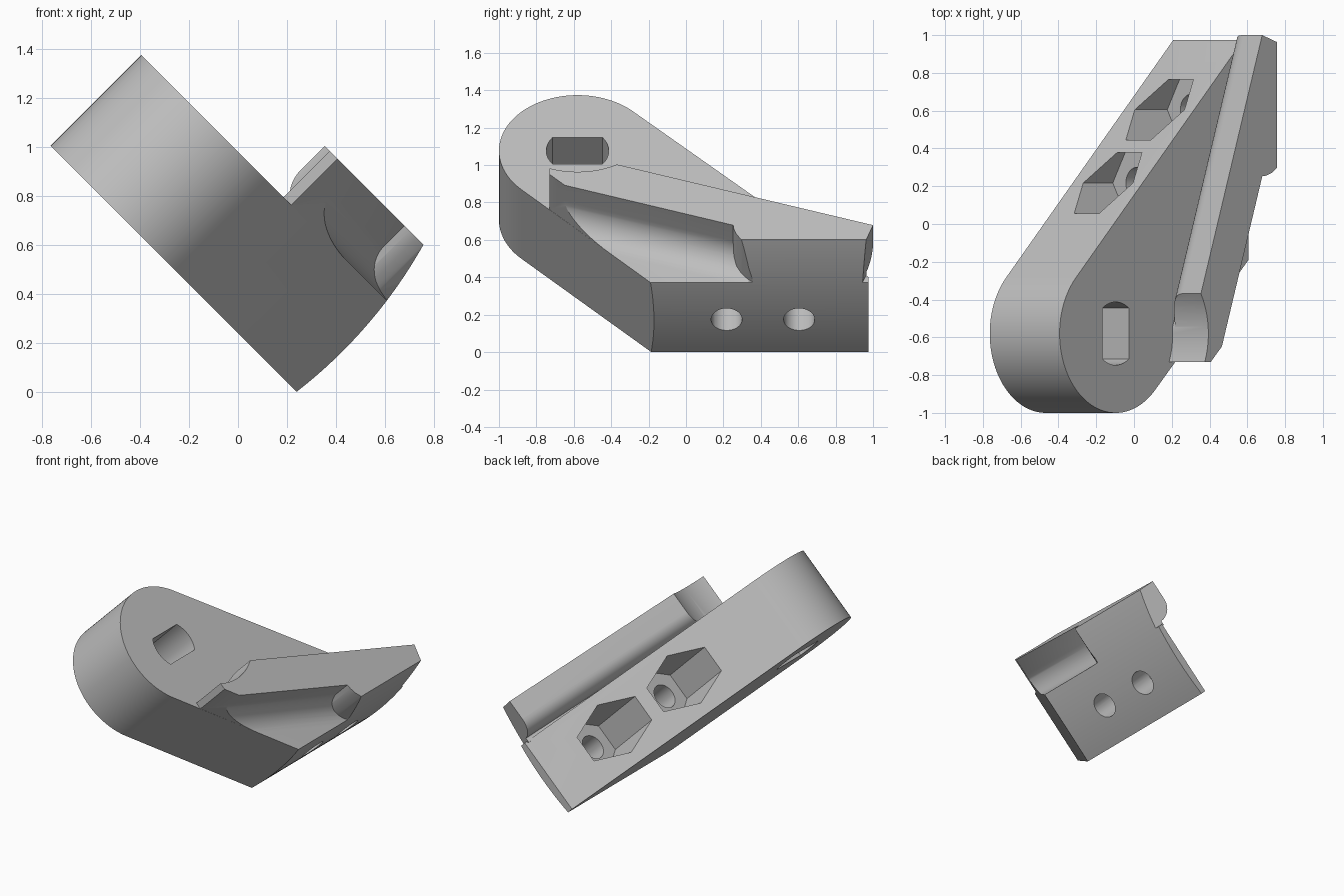
import bpy, bmesh, math
from mathutils import Matrix, Vector

cube = bpy.data.objects.get("Cube")
if cube:
    bpy.data.objects.remove(cube, do_unlink=True)

grey = bpy.data.materials.new("light grey")
grey.use_nodes = True
grey.diffuse_color = (0.52, 0.52, 0.52, 1)
grey.node_tree.nodes["Principled BSDF"].inputs["Base Color"].default_value = (0.52, 0.52, 0.52, 1)


def frame(x, y):
    """Matrix whose profile axes are x and y, extruding along x cross y."""
    x, y = Vector(x).normalized(), Vector(y).normalized()
    return Matrix((x, y, x.cross(y))).transposed()


# The part is built flat: X along the arm, Y across, Z through the thickness
PLAN = frame((1, 0, 0), (0, 1, 0))
ALONG_X = frame((0, 1, 0), (0, 0, 1))
ALONG_Y = frame((0, 0, 1), (1, 0, 0))
RAIL = frame((0.948, -0.318, 0), (0, 0, 1))


def arc(cx, cy, r, start, end, n):
    steps = [math.radians(start + (end - start) * i / n) for i in range(n + 1)]
    return [(cx + r * math.cos(a), cy + r * math.sin(a)) for a in steps]


def prism(name, points, low, high, axes=PLAN):
    bm = bmesh.new()
    rings = [[bm.verts.new(axes @ Vector((x, y, h))) for x, y in points] for h in (low, high)]
    n = len(points)
    bm.faces.new(rings[0])
    bm.faces.new(rings[1])
    for i in range(n):
        j = (i + 1) % n
        bm.faces.new((rings[0][i], rings[0][j], rings[1][j], rings[1][i]))
    bmesh.ops.recalc_face_normals(bm, faces=bm.faces)
    mesh = bpy.data.meshes.new(name)
    bm.to_mesh(mesh)
    bm.free()
    mesh.materials.append(grey)
    obj = bpy.data.objects.new(name, mesh)
    bpy.context.collection.objects.link(obj)
    return obj


def combine(target, tool, operation="DIFFERENCE"):
    mod = target.modifiers.new("cut", "BOOLEAN")
    mod.operation, mod.object, mod.solver = operation, tool, "EXACT"
    graph = bpy.context.evaluated_depsgraph_get()
    graph.update()
    mesh = bpy.data.meshes.new_from_object(target.evaluated_get(graph))
    target.modifiers.clear()
    target.data = mesh
    bpy.data.objects.remove(tool, do_unlink=True)


HEAD = (-0.83, -0.58)
BASE, DECK, TOP = 0.17, 0.693, 0.96

# Arm plate with a round head and tangent sides
outline = arc(*HEAD, 0.42, 135.1, 314.7, 48)
outline += [(0.17, -0.185), (0.35, -0.008), (0.35, 0.975), (0.125, 0.975)]
lever = prism("lever_arm", outline, BASE, DECK)

# Raised rail running diagonally over the plate
rail = prism("rail", [(-0.58, -0.73), (-0.385, -0.73), (0.35, -0.009),
                      (0.35, 0.883), (0, 1.0)], DECK - 0.012, TOP)
combine(rail, prism("head_clearance", arc(*HEAD, 0.427, 0, 355, 71), 0.5, 1.2))
neck = [(-0.9, 0.5), (-0.21, 0.5)] + arc(-0.21, 0.82, 0.108, 270, 180, 12) + [(-0.9, 0.82)]
combine(rail, prism("lip_undercut", neck, -1.5, 1.5, RAIL))
combine(lever, rail, "UNION")

# Scooped pocket with a filleted wall and a rounded end
floor = DECK - 0.001
scoop = arc(0.07, floor + 0.15, 0.15, 180, 270, 16) + [(1, floor), (1, 1.2), (-0.08, 1.2)]
pocket = prism("pocket", scoop, -0.6, 1.2, RAIL)
combine(pocket, prism("pocket_end", [(-0.6, 0.25), (-0.02, 0.25), (0.03, 0.256), (0.07, 0.27),
                                     (0.11, 0.297), (0.15, 0.335), (0.19, 0.4), (0.22, 1.6),
                                     (1.2, 1.6), (1.2, 2), (-0.6, 2)], 0.4, 1.4))
combine(lever, pocket)

# Gently curved foot at the end of the arm
foot = arc(0.42, -1.816, 2.0, 60, 120, 96) + [(-0.58, -2), (1.42, -2)]
combine(lever, prism("foot_curve", foot, -2, 2, ALONG_Y), "INTERSECT")

# Shaft hole with two flats
shaft = arc(*HEAD, 0.167, 53.4, 126.6, 12) + arc(*HEAD, 0.167, 233.4, 306.6, 12)
combine(lever, prism("shaft_hole", shaft, -0.2, 1.2))

# Two bolt holes with hexagonal nut pockets
for y, seat in ((0.217, -0.408), (0.605, 0.0)):
    combine(lever, prism("nut_pocket", arc(y, 0.435, 0.186, 30, 330, 5), -1.5, seat, ALONG_X))
    combine(lever, prism("bolt_hole", arc(y, 0.43, 0.083, 0, 350, 35), seat - 0.05, 0.5, ALONG_X))

# Tilt the finished part onto its edge
lever.data.transform(Matrix.Rotation(math.radians(45), 4, "Y"))
bpy.ops.object.select_all(action="DESELECT")
lever.select_set(True)
bpy.context.view_layer.objects.active = lever
bpy.ops.object.shade_smooth_by_angle(angle=math.radians(30))
